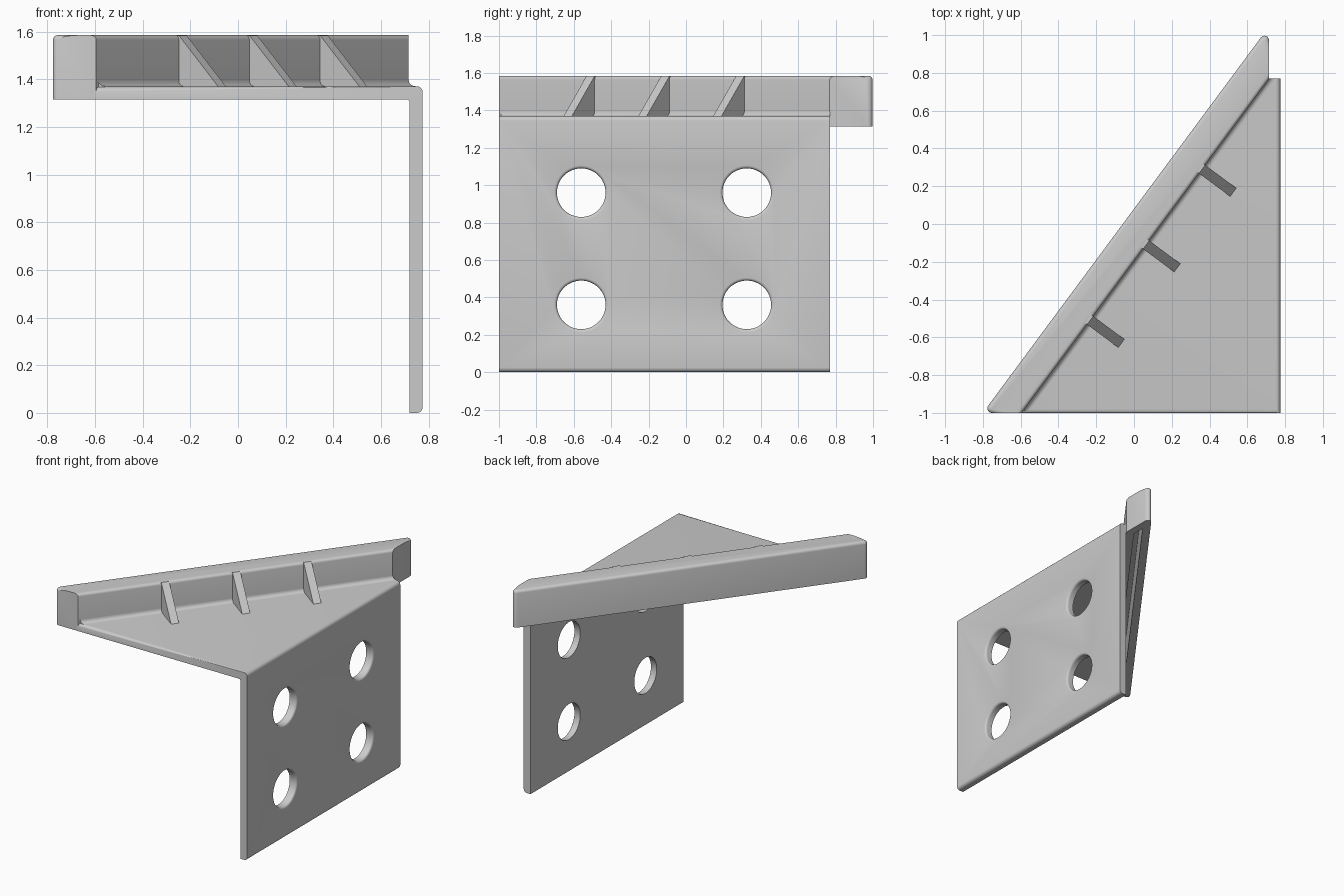
import bpy, bmesh, math
from mathutils import Vector

if "Cube" in bpy.data.objects:
    bpy.data.objects.remove(bpy.data.objects["Cube"])

grey = bpy.data.materials.new("plain grey")
grey.use_nodes = True
COLOR = (0.6, 0.6, 0.6, 1)
grey.diffuse_color = COLOR
grey.node_tree.nodes["Principled BSDF"].inputs["Base Color"].default_value = COLOR

# Main dimensions
T = 0.055                      # sheet thickness
X0, X1 = 0.72, 0.775           # faces of the upright plate
Y0, Y1 = -1.0, 0.77
Z0, Z1, ZTOP = 1.315, 1.37, 1.585
SLOPE = 1.35                   # plan slope of the diagonal wall
ALONG = Vector((1, SLOPE, 0)).normalized()
OUT = Vector((ALONG.y, -ALONG.x, 0))   # from the wall toward the plate


def wall_x(y, d=0.0):
    """x on the wall's inner line at y, shifted d toward the plate"""
    return -0.595 + (y - Y0) / SLOPE + d / OUT.x


def rounded(points, steps=5):
    """polygon from (x, y, radius) corners, with arcs at the corners"""
    result = []
    for i, (x, y, r) in enumerate(points):
        p = Vector((x, y))
        if not r:
            result.append(p)
            continue
        a = (Vector(points[i - 1][:2]) - p).normalized()
        b = (Vector(points[(i + 1) % len(points)][:2]) - p).normalized()
        half = a.angle(b) / 2
        center = p + (a + b).normalized() * r / math.sin(half)
        s = (p + a * r / math.tan(half) - center).normalized()
        e = (p + b * r / math.tan(half) - center).normalized()
        for k in range(steps + 1):
            t = k / steps
            sweep = math.pi - 2 * half
            arm = (s * math.sin((1 - t) * sweep) + e * math.sin(t * sweep)) / math.sin(sweep)
            result.append(center + arm * r)
    return result


def prism(ring_a, ring_b):
    """closed solid between two matching rings"""
    bm = bmesh.new()
    a = [bm.verts.new(p) for p in ring_a]
    b = [bm.verts.new(p) for p in ring_b]
    bm.faces.new(a)
    bm.faces.new(b[::-1])
    for i in range(len(a)):
        j = (i + 1) % len(a)
        bm.faces.new((a[j], a[i], b[i], b[j]))
    bmesh.ops.recalc_face_normals(bm, faces=bm.faces)
    return bm


def bevel(bm, test, size):
    edges = [e for e in bm.edges if test(*(v.co for v in e.verts))]
    bmesh.ops.bevel(bm, geom=edges, offset=size, offset_type='OFFSET', segments=4,
                    profile=0.5, affect='EDGES', clamp_overlap=False)


def finish(bm, name):
    mesh = bpy.data.meshes.new(name)
    bmesh.ops.recalc_face_normals(bm, faces=bm.faces)
    bm.to_mesh(mesh)
    bm.free()
    mesh.materials.append(grey)
    obj = bpy.data.objects.new(name, mesh)
    bpy.context.collection.objects.link(obj)
    return obj


def cut(obj, cutter):
    cutter.hide_render = True
    mod = obj.modifiers.new("cut", 'BOOLEAN')
    mod.operation = 'DIFFERENCE'
    mod.solver = 'EXACT'
    mod.object = cutter
    bpy.context.view_layer.objects.active = obj
    bpy.ops.object.modifier_apply(modifier=mod.name)
    bpy.data.objects.remove(cutter)


def smooth(obj):
    bpy.ops.object.select_all(action='DESELECT')
    obj.select_set(True)
    bpy.context.view_layer.objects.active = obj
    bpy.ops.object.shade_smooth_by_angle(angle=math.radians(35))


# Bent plate: L profile along y, trimmed along the diagonal wall
profile = rounded([(-0.7, Z0, 0), (X0, Z0, 0.012), (X0, 0, 0), (X1, 0, 0.025),
                   (X1, Z1, 0.025), (-0.7, Z1, 0)])
bm = prism([(p.x, Y0, p.y) for p in profile], [(p.x, Y1, p.y) for p in profile])
bmesh.ops.bisect_plane(
    bm, geom=bm.verts[:] + bm.edges[:] + bm.faces[:], clear_inner=True,
    plane_co=(wall_x(Y0, -0.008), Y0, 0), plane_no=OUT)
bmesh.ops.holes_fill(bm, edges=[e for e in bm.edges if e.is_boundary])
bevel(bm, lambda a, b: max(a.y, b.y) < Y0 + 0.001 and min(a.z, b.z) > Z1 - 0.001
      and abs(a.x - b.x) > 0.1, 0.02)
plate = finish(bm, "bent_plate")

# Four mounting holes, rounded on the outer face
R, LIP, SIDES = 0.13, 0.016, 48
for y in (-0.56, 0.325):
    for z in (0.36, 0.96):
        stations = [(X0 - 0.05, R), (X1 - LIP, R)]
        for k in range(1, 5):
            t = k * math.pi / 8
            stations.append((X1 - LIP + LIP * math.sin(t), R + LIP * (1 - math.cos(t))))
        stations.append((X1 + 0.05, R + LIP))
        bm = bmesh.new()
        rings = [[bm.verts.new((x, y + r * math.cos(math.tau * i / SIDES),
                                z + r * math.sin(math.tau * i / SIDES)))
                  for i in range(SIDES)] for x, r in stations]
        bm.faces.new(rings[0])
        bm.faces.new(rings[-1])
        for a, b in zip(rings, rings[1:]):
            for i in range(SIDES):
                bm.faces.new((a[i - 1], a[i], b[i], b[i - 1]))
        cut(plate, finish(bm, "hole_cutter"))
smooth(plate)

# Diagonal wall with rounded top edges
W = 0.165
END_X = 0.715


def wall_y(x, d):
    return Y0 + (x - wall_x(Y0, d)) * SLOPE


outline = rounded([(wall_x(Y0), Y0, 0), (END_X, wall_y(END_X, 0), 0),
                   (END_X, wall_y(END_X, -W), 0.024), (wall_x(Y0, -W), Y0, 0.024)])
bm = prism([(p.x, p.y, Z0) for p in outline], [(p.x, p.y, ZTOP) for p in outline])
bevel(bm, lambda a, b: min(a.z, b.z) > ZTOP - 0.001
      and abs(a.x - b.x) > 1e-4 and abs(a.y - b.y) > 1e-4, 0.02)
wall = finish(bm, "diagonal_wall")

# Hollow channel under the wall
low, high = Y0 + T, END_X - T
channel = [(wall_x(low, -T), low), (high, wall_y(high, -T)),
           (high, wall_y(high, T - W)), (wall_x(low, T - W), low)]
cut(wall, finish(prism([(x, y, Z0 - 0.1) for x, y in channel],
                       [(x, y, ZTOP - T) for x, y in channel]), "channel_cutter"))
smooth(wall)

# Concave fillet where the wall meets the plate
F = 0.025
section = [(-0.01, Z1 - 0.01), (-0.01, Z1 + F)]
for k in range(6):
    t = k * math.pi / 10
    section.append((F - F * math.cos(t), Z1 + F - F * math.sin(t)))
section.append((F, Z1 - 0.01))
smooth(finish(prism([(wall_x(Y0 + 0.012, d), Y0 + 0.012, z) for d, z in section],
                    [(wall_x(Y1, d), Y1, z) for d, z in section]), "wall_fillet"))

# Three triangular ribs, square to the wall
for i, y in enumerate((-0.51, -0.11, 0.29)):
    base = Vector((wall_x(y), y, 0))
    triangle = [(-0.02, Z1 - 0.01), (-0.02, ZTOP - 0.001), (0.0, ZTOP - 0.001),
                (0.205, Z1), (0.205, Z1 - 0.01)]
    sides = [[base + OUT * d + ALONG * s * T / 2 + Vector((0, 0, z)) for d, z in triangle]
             for s in (-1, 1)]
    finish(prism(*sides), f"rib_{i + 1}")
